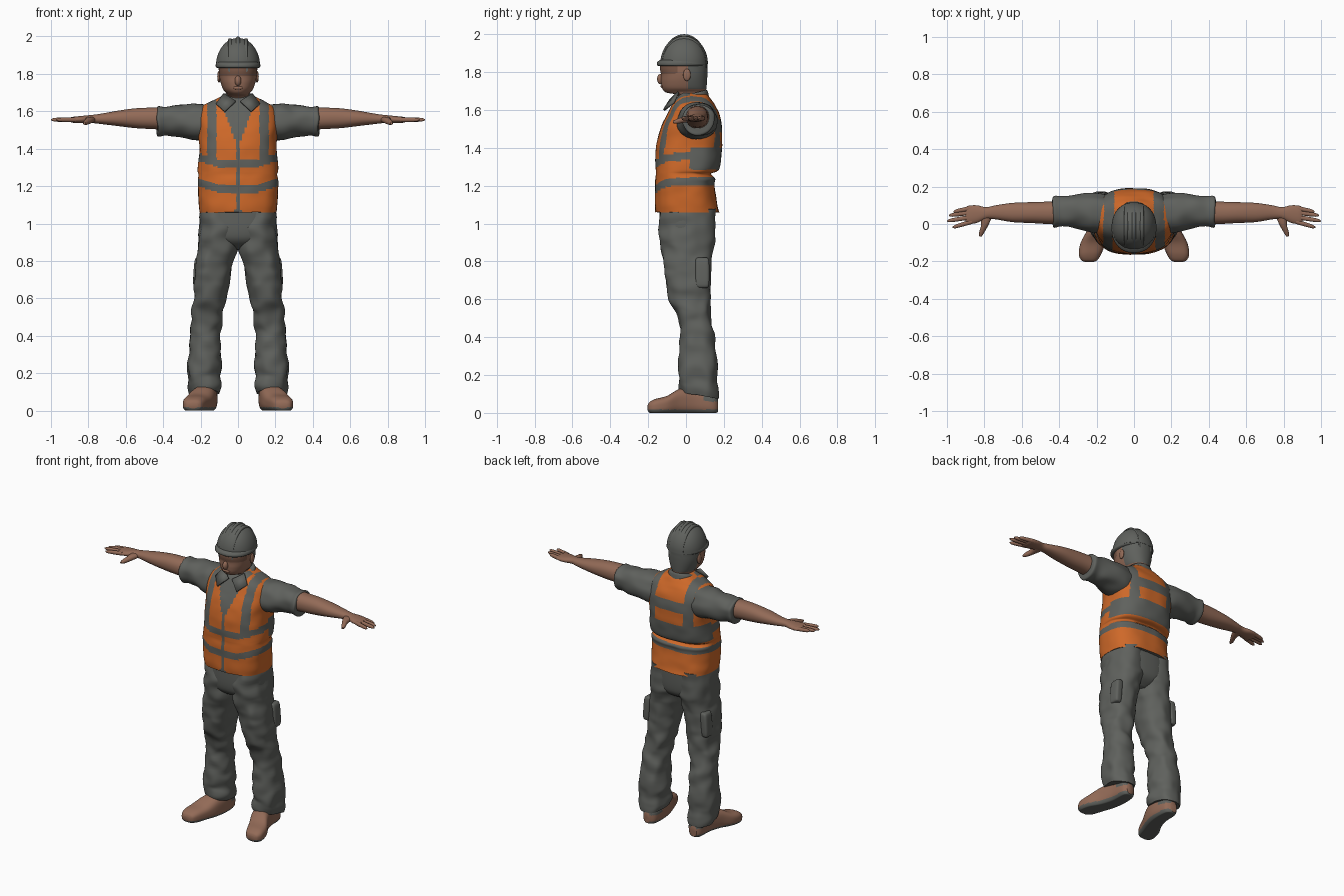
import bpy, bmesh, math
from mathutils import Vector, noise

if "Cube" in bpy.data.objects:
    bpy.data.objects.remove(bpy.data.objects["Cube"], do_unlink=True)


def material(name, color):
    mat = bpy.data.materials.new(name)
    mat.use_nodes = True
    mat.diffuse_color = (*color, 1)
    shader = next(n for n in mat.node_tree.nodes if n.type == 'BSDF_PRINCIPLED')
    shader.inputs["Base Color"].default_value = (*color, 1)
    shader.inputs["Roughness"].default_value = 0.8
    return mat


PALETTE = [material("workwear grey", (.115, .12, .11)),
           material("safety orange", (.62, .14, .022)),
           material("skin brown", (.29, .145, .095)),
           material("eye shade brown", (.19, .095, .062))]
GREY, ORANGE, SKIN, EYES = range(4)
PLACE = {'x': lambda t, u, v: Vector((t, u, v)),
         'y': lambda t, u, v: Vector((u, t, v)),
         'z': lambda t, u, v: Vector((u, v, t))}


def finish(name, bm, rule, mirror):
    """Turn a bmesh into a coloured, smooth object, mirrored if it is one of a pair."""
    bmesh.ops.recalc_face_normals(bm, faces=bm.faces)
    for face in bm.faces:
        face.material_index = rule(face.calc_center_median()) if callable(rule) else rule
    mesh = bpy.data.meshes.new(name)
    bm.to_mesh(mesh)
    bm.free()
    for mat in PALETTE:
        mesh.materials.append(mat)
    obj = bpy.data.objects.new(name, mesh)
    bpy.context.collection.objects.link(obj)
    bpy.ops.object.select_all(action='DESELECT')
    obj.select_set(True)
    bpy.context.view_layer.objects.active = obj
    bpy.ops.object.shade_smooth_by_angle(angle=math.radians(45))
    if mirror:
        obj.modifiers.new("Mirror", 'MIRROR').use_mirror_merge = False
    return obj


def spline(rows, steps):
    """Smooth the cross-section rows with a Catmull-Rom spline."""
    rows = [Vector(r) for r in rows]
    out = []
    for i in range(len(rows) - 1):
        a, b, c, d = rows[max(i - 1, 0)], rows[i], rows[i + 1], rows[min(i + 2, len(rows) - 1)]
        for k in range(steps):
            s = k / steps
            out.append(b + (c - a) * (s / 2) + (a * 2 - b * 5 + c * 4 - d) * (s * s / 2)
                       + (b * 3 - a - c * 3 + d) * (s ** 3 / 2))
    return out + [rows[-1]]


def loft(name, axis, rows, rule, sides=40, steps=5, power=2.2, warp=None, mirror=False):
    """Skin rounded sections (position, low u, high u, low v, high v) along an axis."""
    bm = bmesh.new()
    rings = []
    for t, u0, u1, v0, v1 in spline(rows, steps):
        ring = []
        for k in range(sides):
            a = math.tau * (k + .5) / sides
            c, s = math.cos(a), math.sin(a)
            u = (u0 + u1) / 2 + (u1 - u0) / 2 * math.copysign(abs(c) ** (2 / power), c)
            v = (v0 + v1) / 2 + (v1 - v0) / 2 * math.copysign(abs(s) ** (2 / power), s)
            p = PLACE[axis](t, u, v)
            ring.append(bm.verts.new(warp(p) if warp else p))
        rings.append(ring)
    for low, high in zip(rings, rings[1:]):
        for k in range(sides):
            j = (k + 1) % sides
            bm.faces.new((low[k], low[j], high[j], high[k]))
    bm.faces.new(rings[0])
    bm.faces.new(rings[-1])
    return finish(name, bm, rule, mirror)


def ball(name, center, size, rule, mirror=False):
    bm = bmesh.new()
    bmesh.ops.create_uvsphere(bm, u_segments=20, v_segments=12, radius=1)
    bmesh.ops.scale(bm, vec=size, verts=bm.verts)
    bmesh.ops.translate(bm, vec=center, verts=bm.verts)
    return finish(name, bm, rule, mirror)


def wide(z, w, front, back):
    return (z, -w, w, front, back)


def creased(p, amount=.009):
    return p + noise.noise_vector(Vector((p.x * 12, p.y * 12, p.z * 15))) * amount


# Vest: orange with reflective bands, shoulder stripes, open neck and back panel
def vest_colour(p):
    ax, z = abs(p.x), p.z
    if p.y < .02:
        level = z - .3 * max(0, ax - .1)
        neck = z > 1.4 and ax < (z - 1.4) * .36
        notch = ax < (1.1 - z) * .6
        zipper = ax < .01 and z < 1.43
        band = 1.3 < level < 1.342 or 1.165 < level < 1.207
        stripe = z > 1.34 and .115 < ax < .165
        return GREY if neck or notch or zipper or band or stripe else ORANGE
    band = 1.2 < z < 1.245
    panel = 1.285 < z < 1.4 or (1.48 < z < 1.55 and ax < .16)
    stripe = z > 1.39 and .105 < ax < .16
    return GREY if band or panel or stripe else ORANGE


loft("safety_vest", 'z', [
    wide(1.06, .205, -.162, .175), wide(1.1, .21, -.165, .165), wide(1.2, .215, -.163, .15),
    wide(1.235, .215, -.162, .153), wide(1.262, .211, -.16, .132), wide(1.29, .215, -.16, .174),
    wide(1.4, .206, -.157, .19), wide(1.5, .214, -.135, .188), wide(1.57, .214, -.103, .178),
    wide(1.62, .195, -.078, .155), wide(1.65, .15, -.06, .135), wide(1.675, .1, -.04, .118),
    wide(1.69, .07, -.03, .1)], vest_colour, sides=160, steps=10, power=2.6,
    warp=lambda p: creased(p, .004))


# Shirt: short sleeves and a folded collar
loft("shirt_sleeves", 'x', [
    (.14, -.05, .155, 1.44, 1.64), (.22, -.045, .165, 1.445, 1.64), (.3, -.025, .162, 1.46, 1.632),
    (.38, -.015, .15, 1.47, 1.627), (.425, -.018, .152, 1.465, 1.632), (.434, 0, .135, 1.485, 1.612)],
    GREY, warp=creased, mirror=True)
loft("shirt_collar", 'z', [
    wide(1.625, .105, -.07, .125), wide(1.655, .094, -.062, .12), wide(1.68, .083, -.05, .114),
    wide(1.686, .074, -.04, .105)], GREY,
    warp=lambda p: p + Vector((0, 0, .25 * (p.y - .03))))

wing = bmesh.new()
corners = [(.012, -.078, 1.65), (.075, -.035, 1.69), (.115, -.062, 1.635), (.07, -.112, 1.595)]
wing.faces.new([wing.verts.new(c) for c in corners])
wing_obj = finish("collar_wings", wing, GREY, True)
wing_obj.modifiers.new("Thickness", 'SOLIDIFY').thickness = .012


# Arms, palms, fingers and thumbs
loft("arms", 'x', [
    (.38, 0, .125, 1.5, 1.622), (.46, 0, .12, 1.505, 1.62), (.55, .005, .117, 1.51, 1.616),
    (.65, .01, .113, 1.522, 1.602), (.74, .025, .1, 1.533, 1.586), (.79, .027, .09, 1.538, 1.58),
    (.84, .006, .1, 1.537, 1.575), (.885, 0, .098, 1.539, 1.57), (.9, .01, .088, 1.545, 1.565)],
    SKIN, mirror=True)
for finger, base, tip, reach in (("little", .086, .066, .965), ("ring", .062, .046, .99),
                                 ("middle", .038, .016, 1), ("index", .013, -.018, .97)):
    rows = []
    for s, r in ((0, .013), (.5, .012), (.85, .01), (1, .003)):
        y, x = base + (tip - base) * s, .865 + (reach - .865) * s
        rows.append((x, y - r, y + r, 1.555 - r, 1.555 + r))
    loft(finger + "_fingers", 'x', rows, SKIN, sides=12, steps=4, mirror=True)
loft("thumbs", 'y', [
    (.05, .755, .825, 1.54, 1.572), (0, .775, .817, 1.534, 1.568), (-.045, .8, .828, 1.527, 1.553),
    (-.068, .815, .827, 1.53, 1.543)], SKIN, sides=16, mirror=True)


# Head with dark hair at the back
def head_colour(p):
    if p.y > .015 and p.z > 1.71:
        return GREY
    return EYES if p.y < -.05 and 1.79 < p.z < 1.84 else SKIN


loft("head", 'z', [
    wide(1.61, .062, -.03, .09), wide(1.675, .064, -.045, .1), wide(1.692, .058, -.105, .104),
    wide(1.715, .078, -.126, .108), wide(1.75, .092, -.132, .111), wide(1.785, .1, -.132, .113),
    wide(1.82, .103, -.137, .114), wide(1.86, .102, -.13, .112), wide(1.92, .085, -.1, .09)],
    head_colour, sides=64, steps=7)
ball("nose", (0, -.132, 1.763), (.017, .021, .028), SKIN)
ball("mouth", (0, -.126, 1.725), (.028, .009, .009), SKIN)
ball("ears", (.102, .005, 1.785), (.009, .02, .032), SKIN, mirror=True)


# Hard hat: dome, peak and three raised ridges
dome = []
for k in range(9):
    a = math.pi / 2 * k / 8.2
    r = math.cos(a)
    dome.append(wide(1.842 + .15 * math.sin(a), .118 * r, -.01 - .126 * r, -.01 + .126 * r))
loft("helmet_dome", 'z', dome, GREY, sides=64, power=2.15)
loft("helmet_peak", 'z', [
    wide(1.832, .112, -.145, .1), wide(1.838, .119, -.154, .11), wide(1.852, .119, -.152, .115),
    wide(1.864, .112, -.138, .11)], GREY, sides=64)
for label, x, drop in (("middle", 0, 0), ("left", .042, .01), ("right", -.042, .01)):
    ridge = []
    for k in range(11):
        y = math.cos(math.pi * k / 10)
        top = 1.85 - drop + .15 * math.sqrt(max(0, 1 - y * y))
        ridge.append((-.01 + .118 * y, x - .011, x + .011, top - .03, top))
    loft("helmet_ridge_" + label, 'y', ridge, GREY, sides=16, steps=3, power=3)


# Trousers: seat, legs with draped hems, and thigh pockets
loft("trouser_seat", 'z', [
    wide(1.1, .198, -.14, .155), wide(.96, .2, -.138, .152), wide(.9, .15, -.115, .135),
    wide(.86, .05, -.05, .08)], GREY, power=2.6)


def trouser_drape(p):
    p = creased(p, .013)
    p.z -= .25 * (p.y - .03) * max(0, 1 - p.z / .4)
    return p


loft("trouser_legs", 'z', [
    (1.08, 0, .2, -.138, .155), (.95, 0, .208, -.14, .154), (.87, .004, .213, -.13, .145),
    (.8, .022, .222, -.12, .135), (.7, .045, .232, -.108, .13), (.6, .065, .24, -.09, .13),
    (.5, .085, .247, -.045, .135), (.4, .095, .255, -.03, .15), (.25, .09, .266, -.038, .165),
    (.16, .09, .266, -.04, .172), (.1, .1, .258, -.03, .168)],
    GREY, sides=56, steps=8, power=2.4, warp=trouser_drape, mirror=True)
loft("thigh_pockets", 'z', [
    (.66, .2, .226, .06, .11), (.68, .195, .24, .05, .122), (.8, .185, .232, .05, .122),
    (.82, .19, .215, .06, .11)], GREY, power=4, sides=32, mirror=True)


# Work boots with grey soles
def grounded(p):
    p.z = max(p.z, 0)
    return p


loft("boots", 'y', [
    (.168, .15, .195, .005, .075), (.14, .12, .215, -.008, .11), (.05, .11, .225, -.008, .13),
    (-.03, .122, .25, -.008, .128), (-.1, .15, .285, -.008, .09), (-.16, .175, .295, -.008, .074),
    (-.192, .195, .283, 0, .058), (-.202, .215, .265, .012, .042)],
    lambda p: GREY if p.z < .018 or (p.y > .09 and p.z > .06) else SKIN,
    sides=64, steps=7, power=2.8, warp=grounded, mirror=True)
